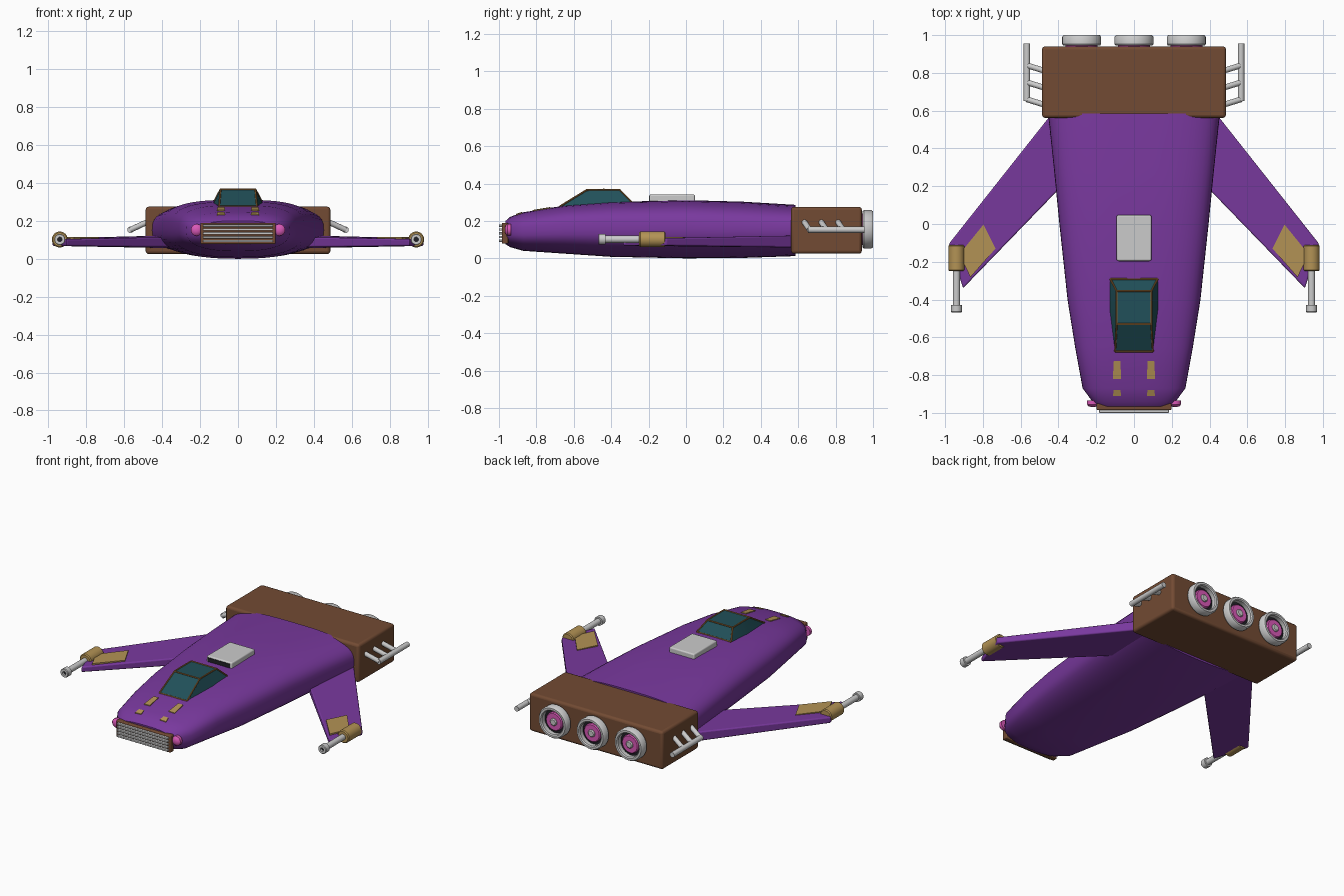
import bpy, bmesh, math
from mathutils import Vector

if "Cube" in bpy.data.objects:
    bpy.data.objects.remove(bpy.data.objects["Cube"])


def material(name, rgb):
    m = bpy.data.materials.new(name)
    m.diffuse_color = (*rgb, 1)
    m.use_nodes = True
    m.node_tree.nodes["Principled BSDF"].inputs["Base Color"].default_value = m.diffuse_color
    return m


PURPLE = material("purple", (0.19, 0.04, 0.34))
BROWN = material("brown", (0.17, 0.07, 0.033))
GOLD = material("gold", (0.45, 0.29, 0.09))
TEAL = material("teal", (0.015, 0.08, 0.10))
PINK = material("pink", (0.70, 0.10, 0.48))
DARK = material("dark", (0.015, 0.015, 0.02))
TRIM = material("trim", (0.28, 0.13, 0.035))


def make(name, verts, faces, mat=None, bevel=0, angle=35):
    me = bpy.data.meshes.new(name)
    me.from_pydata([tuple(v) for v in verts], [], faces)
    bm = bmesh.new()
    bm.from_mesh(me)
    bmesh.ops.recalc_face_normals(bm, faces=bm.faces)
    bm.to_mesh(me)
    bm.free()
    ob = bpy.data.objects.new(name, me)
    bpy.context.collection.objects.link(ob)
    if mat:
        me.materials.append(mat)
    if bevel:
        b = ob.modifiers.new("bevel", "BEVEL")
        b.width, b.segments = bevel, 3
    bpy.ops.object.select_all(action="DESELECT")
    ob.select_set(True)
    bpy.context.view_layer.objects.active = ob
    bpy.ops.object.shade_smooth_by_angle(angle=math.radians(angle))
    return ob


def loft(name, rings, mat=None, bevel=0, angle=35):
    n = len(rings[0])
    faces = [(r * n + i, r * n + (i + 1) % n, (r + 1) * n + (i + 1) % n, (r + 1) * n + i)
             for r in range(len(rings) - 1) for i in range(n)]
    faces += [tuple(range(n)), tuple(range((len(rings) - 1) * n, len(rings) * n))]
    return make(name, [v for r in rings for v in r], faces, mat, bevel, angle)


def box(name, lo, hi, mat=None, bevel=0):
    rings = [[(lo[0], lo[1], z), (hi[0], lo[1], z), (hi[0], hi[1], z), (lo[0], hi[1], z)]
             for z in (lo[2], hi[2])]
    return loft(name, rings, mat, bevel)


def lathe(name, centre, profile, mat=None, n=32):
    """Turn (radius, y) pairs around a line parallel to y."""
    cx, cz = centre
    return loft(name, [[(cx + r * math.cos(2 * math.pi * i / n), y, cz + r * math.sin(2 * math.pi * i / n))
                        for i in range(n)] for r, y in profile], mat)


def rod(name, a, b, r, mat=None, n=16):
    a, b = Vector(a), Vector(b)
    q = (b - a).to_track_quat("Z", "Y")
    ring = [q @ Vector((r * math.cos(2 * math.pi * i / n), r * math.sin(2 * math.pi * i / n), 0))
            for i in range(n)]
    return loft(name, [[p + v for v in ring] for p in (a, b)], mat)


# Hull: rounded sections (y, half width, bottom, top)
SECTIONS = [(-0.965, 0.195, 0.075, 0.200), (-0.94, 0.22, 0.060, 0.222), (-0.87, 0.272, 0.040, 0.246),
            (-0.65, 0.312, 0.025, 0.282), (-0.40, 0.352, 0.008, 0.301), (0.0, 0.395, 0.0, 0.311),
            (0.30, 0.425, 0.002, 0.303), (0.585, 0.455, 0.012, 0.286)]


def section(y, w, lo, hi, n=48):
    ring, mid = [], (lo + hi) / 2
    for i in range(n):
        t = 2 * math.pi * i / n
        c, s = math.cos(t), math.sin(t)
        e = 2 / 3.0 if s > 0 else 2 / 2.5
        ring.append((w * math.copysign(abs(c) ** e, c), y,
                     mid + (hi - lo) / 2 * math.copysign(abs(s) ** e, s)))
    return ring


def hull_top(x, y):
    for a, b in zip(SECTIONS, SECTIONS[1:]):
        if a[0] <= y <= b[0]:
            t = (y - a[0]) / (b[0] - a[0])
            w, lo, hi = (a[k] + t * (b[k] - a[k]) for k in (1, 2, 3))
            return (lo + hi) / 2 + (hi - lo) / 2 * (1 - abs(x / w) ** 3) ** (1 / 3)


loft("hull", [section(*s) for s in SECTIONS], PURPLE, angle=40)

# Rear engine block
box("engine_block", (-0.487, 0.562, 0.025), (0.487, 0.94, 0.275), BROWN, 0.016)

# Three engine nozzles
for i, x in enumerate((-0.277, 0, 0.277)):
    c = (x, 0.155)
    lathe(f"nozzle_collar_{i}", c, [(0.085, 0.93), (0.085, 0.955)], PINK)
    lathe(f"nozzle_ring_{i}", c, [(0.08, 0.945), (0.098, 0.945), (0.103, 0.952), (0.103, 0.990),
                                  (0.096, 1.0), (0.083, 1.0), (0.077, 0.993), (0.077, 0.955)])
    lathe(f"nozzle_well_{i}", c, [(0.079, 0.945), (0.079, 0.965)], DARK)
    lathe(f"nozzle_glow_{i}", c, [(0.06, 0.95), (0.06, 0.975), (0.054, 0.981)], PINK)
    lathe(f"nozzle_hub_{i}", c, [(0.024, 0.96), (0.024, 0.985), (0.018, 0.991)])

# Canopy glass with trim along its edges
low = [(-0.10, -0.675, 0.277), (0.10, -0.675, 0.277), (0.133, -0.44, 0.285),
       (0.125, -0.292, 0.303), (-0.125, -0.292, 0.303), (-0.133, -0.44, 0.285)]
high = [(-0.092, -0.53, 0.366), (0.092, -0.53, 0.366), (0.092, -0.44, 0.367),
        (0.092, -0.355, 0.366), (-0.092, -0.355, 0.366), (-0.092, -0.44, 0.367)]
base = [(x, y, 0.24) for x, y, z in low]
loft("canopy_glass", [base, low, high], TEAL, angle=15)
edges = [(high[i], high[(i + 1) % 6]) for i in range(6)]
edges += [(low[i], high[i]) for i in (0, 1, 3, 4)] + [(low[0], low[1]), (low[3], low[4])]
for i, (a, b) in enumerate(edges):
    rod(f"canopy_trim_{i}", a, b, 0.005, TRIM, 8)

# Dorsal intake with dark opening
box("dorsal_intake", (-0.092, -0.195, 0.27), (0.092, 0.047, 0.342), None, 0.008)
box("intake_opening", (-0.08, -0.198, 0.30), (0.08, -0.15, 0.332), DARK)

# Nose grille
box("grille_frame", (-0.198, -0.985, 0.078), (0.198, -0.95, 0.19), BROWN, 0.006)
for i in range(5):
    z = 0.094 + i * 0.020
    box(f"grille_bar_{i}", (-0.185, -1.0, z - 0.006), (0.185, -0.97, z + 0.006), None, 0.003)

for side, s in (("left", -1), ("right", 1)):
    # Swept wing
    plan = [(0.30, 0.755), (0.98, -0.105), (0.905, -0.34), (0.30, 0.285)]
    lower = [0.055, 0.068, 0.068, 0.060]
    upper = [0.125, 0.108, 0.104, 0.115]
    loft(f"{side}_wing", [[(s * x, y, z) for (x, y), z in zip(plan, zs)] for zs in (lower, upper)],
         PURPLE, 0.008)
    # Wing panel
    patch = [(0.797, -0.003), (0.733, -0.13), (0.866, -0.282), (0.91, -0.19), (0.90, -0.13)]
    loft(f"{side}_wing_panel", [[(s * x, y, z) for x, y in patch] for z in (0.095, 0.115)], GOLD)

    # Wingtip cannon
    c = (s * 0.94, 0.102)
    lathe(f"{side}_cannon_mount", c, [(0.036, -0.25), (0.042, -0.244), (0.042, -0.116), (0.036, -0.11)], GOLD)
    lathe(f"{side}_cannon_barrel", c, [(0.019, -0.44), (0.019, -0.24)])
    lathe(f"{side}_cannon_muzzle", c, [(0.012, -0.45), (0.012, -0.468), (0.026, -0.468),
                                       (0.029, -0.464), (0.029, -0.43)])
    lathe(f"{side}_cannon_bore", c, [(0.013, -0.455), (0.013, -0.44)], DARK)

    # Exhaust pipes
    rod(f"{side}_exhaust_rail", (s * 0.567, 0.652, 0.153), (s * 0.567, 0.955, 0.153), 0.017)
    for i in range(3):
        y = 0.635 + 0.09 * i
        rod(f"{side}_exhaust_strut_{i}", (s * 0.47, y - 0.005, 0.198), (s * 0.567, y + 0.025, 0.153), 0.015)

    # Nose light
    lathe(f"{side}_nose_light", (s * 0.218, 0.152),
          [(0.031, -0.935), (0.031, -0.955), (0.022, -0.965), (0.008, -0.969)], PINK, 24)

    # Nose panels following the hull
    for i, (y0, y1) in enumerate(((-0.82, -0.725), (-0.91, -0.878))):
        quad = [(0.068, y0), (0.112, y0), (0.107, y1), (0.072, y1)]
        loft(f"{side}_nose_panel_{i}", [[(s * x, y, hull_top(x, y) + d) for x, y in quad]
                                        for d in (-0.01, 0.005)], GOLD)
